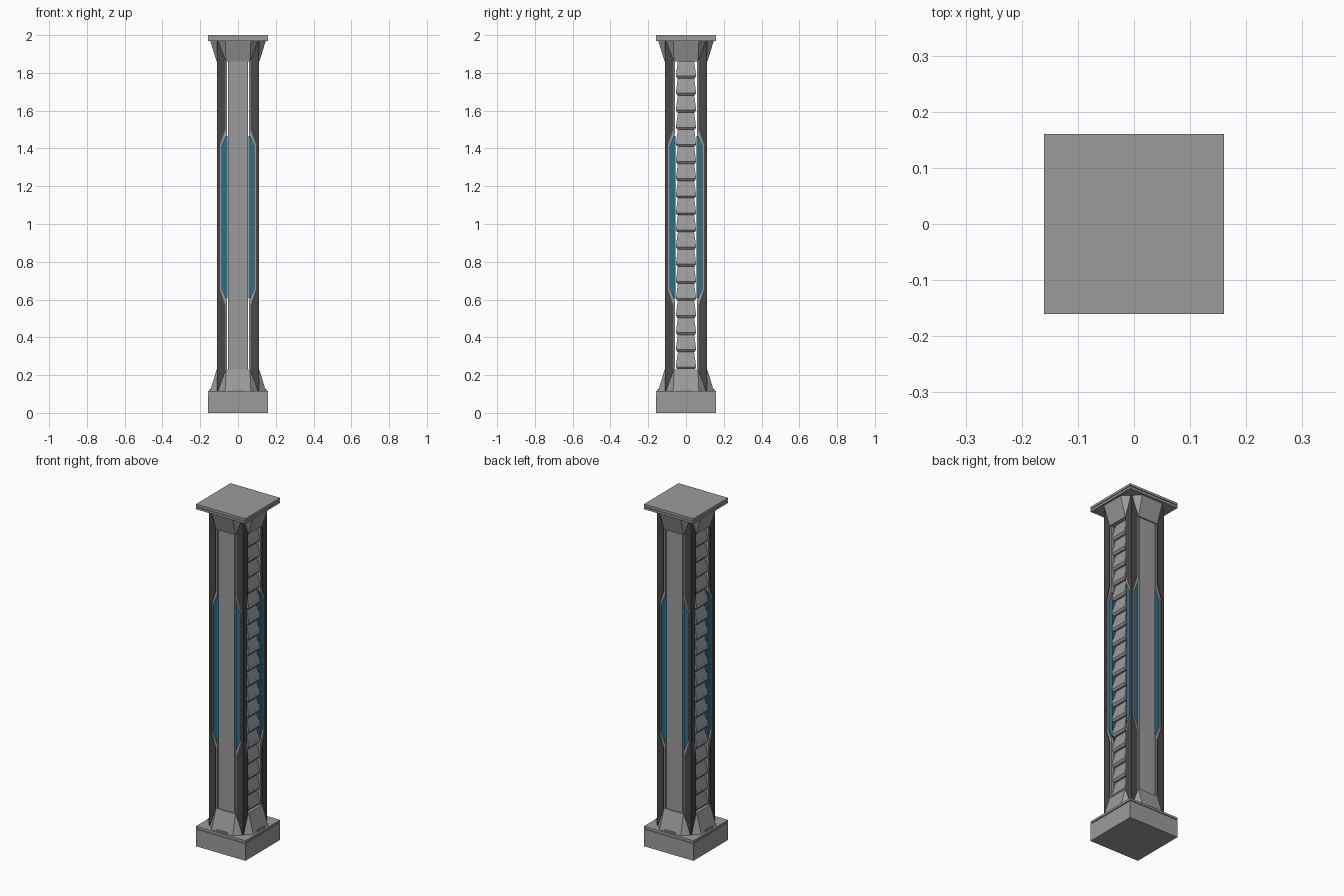
import bpy, bmesh, math
from mathutils import Matrix, Vector

if "Cube" in bpy.data.objects:
    bpy.data.objects.remove(bpy.data.objects["Cube"])


def material(name, rgb):
    m = bpy.data.materials.new(name)
    m.diffuse_color = (*rgb, 1)
    m.use_nodes = True
    m.node_tree.nodes["Principled BSDF"].inputs["Base Color"].default_value = m.diffuse_color
    return m


GREY = material("mid grey metal", (0.33, 0.33, 0.33))
DARK = material("dark grey metal", (0.065, 0.065, 0.065))
TEAL = material("teal glass", (0.02, 0.16, 0.25))


def finish(name, bm, mat, turns=(0,), mirror=False):
    """Repeat the front-facing part by mirroring in x and turning about z."""
    src = bpy.data.meshes.new("part")
    bm.to_mesh(src)
    bm.free()
    out = bmesh.new()
    flips = (1, -1) if mirror else (1,)
    for t in turns:
        for f in flips:
            start = len(out.verts)
            out.from_mesh(src)
            out.verts.ensure_lookup_table()
            mtx = Matrix.Rotation(math.radians(90 * t), 4, 'Z') @ Matrix.Diagonal((f, 1, 1, 1))
            for v in out.verts[start:]:
                v.co = mtx @ v.co
    bmesh.ops.recalc_face_normals(out, faces=out.faces[:])
    mesh = bpy.data.meshes.new(name)
    out.to_mesh(mesh)
    out.free()
    bpy.data.meshes.remove(src)
    mesh.materials.append(mat)
    ob = bpy.data.objects.new(name, mesh)
    bpy.context.collection.objects.link(ob)
    return ob


def add_hull(bm, pts):
    vs = [bm.verts.new(p) for p in pts]
    bmesh.ops.convex_hull(bm, input=vs)
    bmesh.ops.dissolve_limit(bm, angle_limit=0.01, verts=bm.verts[:], edges=bm.edges[:])


def box(x0, x1, y0, y1, z0, z1):
    bm = bmesh.new()
    bmesh.ops.create_cube(bm, size=1)
    for v in bm.verts:
        v.co = Vector(((x0 + x1) / 2 + v.co.x * (x1 - x0),
                       (y0 + y1) / 2 + v.co.y * (y1 - y0),
                       (z0 + z1) / 2 + v.co.z * (z1 - z0)))
    return bm


def slab(half, z0, z1):
    return box(-half, half, -half, half, z0, z1)


def mitred_plate(profile, y_front, y_back):
    """Extrude an (x, z) outline backwards, mitred at the column corner."""
    bm = bmesh.new()
    a = [bm.verts.new((x, y_front, z)) for x, z in profile]
    b = [bm.verts.new((min(x, -y_back), y_back, z)) for x, z in profile]
    bm.faces.new(a)
    bm.faces.new(b[::-1])
    n = len(a)
    for i in range(n):
        j = (i + 1) % n
        bm.faces.new((a[i], b[i], b[j], a[j]))
    return bm


ALL, FRONT_BACK, SIDES = (0, 1, 2, 3), (0, 2), (1, 3)

# plinth and cap: stacked slabs with a thin shadow groove
for name, half, z0, z1 in (("plinth", 0.16, 0, 0.1), ("plinth_groove", 0.155, 0.1, 0.105),
                           ("plinth_plate", 0.16, 0.105, 0.117),
                           ("cap_lower_plate", 0.16, 1.97, 1.983),
                           ("cap_groove", 0.155, 1.983, 1.987), ("cap_upper_plate", 0.16, 1.987, 2.0)):
    finish(name, slab(half, z0, z1), GREY)

# flared feet and capitals on all four faces
for name, z_wide, z_narrow in (("flared_foot", 0.117, 0.23), ("flared_capital", 1.97, 1.86)):
    bm = bmesh.new()
    half = ((0.068, -0.147, z_wide), (0.107, -0.107, z_wide), (0.068, -0.075, z_wide),
            (0.063, -0.113, z_narrow), (0.063, -0.075, z_narrow))
    add_hull(bm, [(s * x, y, z) for x, y, z in half for s in (1, -1)])
    finish(name, bm, GREY, ALL)

# small tab at the bottom of each foot
finish("foot_tab", box(-0.033, 0.033, -0.15, -0.13, 0.117, 0.126), GREY, ALL)


def outline(narrow, wide, outer, z0, z1):
    return [(outer, 0.117), (outer, 1.97), (narrow, 1.97), (narrow, 2.07 - z0 + 0.0),
            (wide, 2.07 - z1), (wide, z1), (narrow, z0), (narrow, 0.117)]


# dark corner posts, waisted along the middle, with a grey rim inside
finish("corner_post", mitred_plate(outline(0.067, 0.094, 0.11, 0.57, 0.65), -0.11, -0.096),
       DARK, ALL, mirror=True)
finish("corner_rim", mitred_plate(outline(0.057, 0.086, 0.106, 0.59, 0.66), -0.106, -0.088),
       GREY, ALL, mirror=True)

# teal glass columns inside the waisted part
finish("glass_column", box(0.056, 0.098, -0.098, -0.056, 0.605, 1.465), TEAL, ALL)

# flat panels front and back
finish("flat_panel", box(-0.053, 0.053, -0.106, -0.06, 0.2, 1.9), GREY, FRONT_BACK)

# stacked shingle segments on both sides
bm = bmesh.new()
count, low, high = 18, 0.232, 1.862
pitch = (high - low) / count
for i in range(count):
    z = low + i * pitch
    rings = ((0.047, 0.098, z), (0.053, 0.107, z + 0.012),
             (0.051, 0.102, z + 0.035), (0.043, 0.088, z + pitch))
    seg = bmesh.new()
    add_hull(seg, [(s * w, y, zz) for w, d, zz in rings for y in (-d, -0.06) for s in (1, -1)])
    tmp = bpy.data.meshes.new("segment")
    seg.to_mesh(tmp)
    seg.free()
    bm.from_mesh(tmp)
    bpy.data.meshes.remove(tmp)
finish("shingle_segments", bm, GREY, SIDES)
